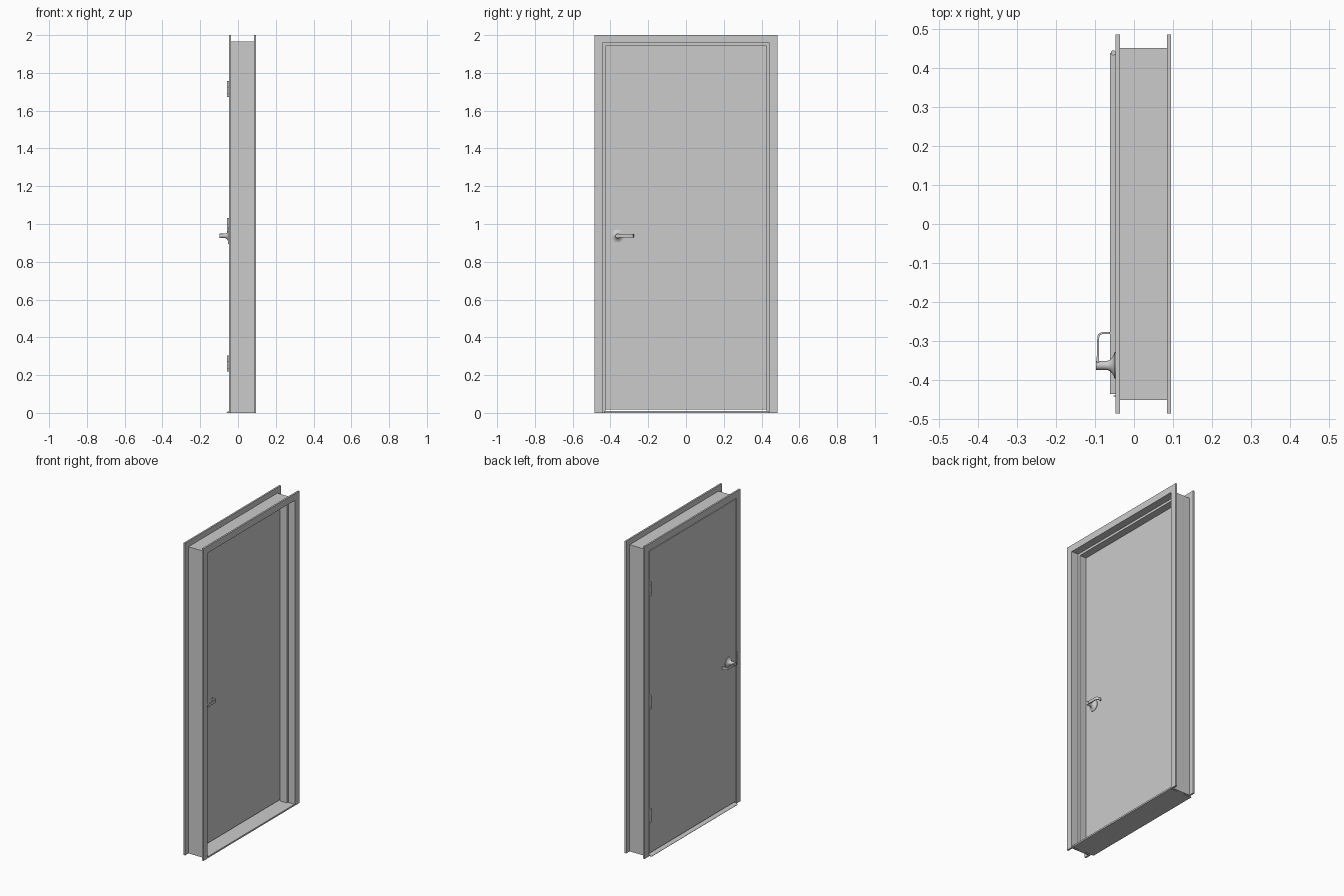
import bpy, bmesh, math
from mathutils import Vector

if "Cube" in bpy.data.objects:
    bpy.data.objects.remove(bpy.data.objects["Cube"])


def material(name, v):
    m = bpy.data.materials.new(name)
    m.diffuse_color = (v, v, v, 1)
    m.use_nodes = True
    m.node_tree.nodes["Principled BSDF"].inputs["Base Color"].default_value = m.diffuse_color
    return m


GREY = material("grey", 0.6)


def finish(name, bm, smooth=False):
    bmesh.ops.recalc_face_normals(bm, faces=bm.faces)
    me = bpy.data.meshes.new(name)
    bm.to_mesh(me)
    bm.free()
    me.materials.append(GREY)
    ob = bpy.data.objects.new(name, me)
    bpy.context.collection.objects.link(ob)
    if smooth:
        bpy.ops.object.select_all(action='DESELECT')
        ob.select_set(True)
        bpy.context.view_layer.objects.active = ob
        bpy.ops.object.shade_smooth_by_angle(angle=math.radians(35))
    return ob


def skin(name, rings, closed=True, smooth=False):
    """Bridge equal-length rings of points and cap the ends."""
    bm = bmesh.new()
    vs = [[bm.verts.new(p) for p in r] for r in rings]
    n = len(rings[0])
    for a, b in zip(vs, vs[1:]):
        for i in range(n):
            j = (i + 1) % n
            bm.faces.new((a[i], a[j], b[j], b[i]))
    bm.faces.new(vs[0])
    bm.faces.new(vs[-1])
    return finish(name, bm, smooth)


def box(name, lo, hi):
    ring = lambda z: [(lo[0], lo[1], z), (hi[0], lo[1], z), (hi[0], hi[1], z), (lo[0], hi[1], z)]
    return skin(name, [ring(lo[2]), ring(hi[2])])


# Frame: rebated profile (depth x, outward offset) swept up, across and down
OY, OZ = 0.442, 1.957
prof = [(-0.047, 0.043), (-0.047, 0), (0, 0), (0, -0.015), (0.047, -0.015), (0.047, 0),
        (0.095, 0), (0.095, 0.043), (0.084, 0.043), (0.084, 0.008), (-0.036, 0.008), (-0.036, 0.043)]
skin("door_frame", [
    [(x, -OY - o, 0) for x, o in prof],
    [(x, -OY - o, OZ + o) for x, o in prof],
    [(x, OY + o, OZ + o) for x, o in prof],
    [(x, OY + o, 0) for x, o in prof]])

# Door leaf
box("door_leaf", (-0.047, -0.438, 0.018), (-0.002, 0.438, 1.953))

# Threshold with sloped nose
sill = [(-0.062, 0), (-0.062, 0.002), (-0.047, 0.01), (0.094, 0.01), (0.094, 0)]
skin("threshold", [[(x, y, z) for x, z in sill] for y in (-0.435, 0.438)])


# Hinges: knuckled barrels with a thin leaf in the gap
def barrel(name, x, y, z0, z1, r):
    ring = lambda z: [(x + r * math.cos(t * math.pi / 8), y + r * math.sin(t * math.pi / 8), z)
                      for t in range(16)]
    skin(name, [ring(z0), ring(z1)], smooth=True)


for k, zc in enumerate((0.262, 0.988, 1.715)):
    z0, h = zc - 0.043, 0.086 / 5
    for i in range(5):
        barrel(f"hinge_{k}_knuckle_{i}", -0.053, 0.438, z0 + i * h + 0.0006, z0 + (i + 1) * h - 0.0006, 0.0065)
    barrel(f"hinge_{k}_pin", -0.053, 0.438, z0, z0 + 0.086, 0.005)
    box(f"hinge_{k}_leaf", (-0.053, 0.4385, z0), (-0.012, 0.4415, z0 + 0.086))

# Strike plate with lip at the latch side
box("strike_plate", (-0.053, -0.4415, 0.893), (-0.012, -0.4385, 0.981))

# Lever handles on both faces
HY, HZ = -0.362, 0.937
for side, face, s in (("outer", -0.047, -1), ("inner", -0.002, 1)):
    # flared rose and neck
    lathe = [(0.034, 0), (0.034, 0.003), (0.027, 0.005), (0.020, 0.009), (0.015, 0.014),
             (0.012, 0.02), (0.0115, 0.03), (0.0115, 0.05)]
    skin(f"{side}_rose", [[(face + s * d, HY + r * math.cos(t * math.pi / 12), HZ + r * math.sin(t * math.pi / 12))
                           for t in range(24)] for r, d in lathe], smooth=True)
    # lever centre line: along the door, then curving back to it
    path = [Vector((0.046, HY)), Vector((0.0455, -0.335))]
    for i in range(7):
        a = i * math.pi / 12
        path.append(Vector((0.033 + 0.0115 * math.cos(a), -0.291 + 0.0115 * math.sin(a))))
    path.append(Vector((0.015, -0.279)))
    rings = []
    for i, p in enumerate(path):
        t = (path[min(i + 1, len(path) - 1)] - path[max(i - 1, 0)]).normalized()
        n = Vector((t.y, -t.x)) * (0.004 if i == 0 else 0.0025)
        rings.append([(face + s * q.x, q.y, HZ + z) for q, z in
                      ((p + n, -0.009), (p + n, 0.009), (p - n, 0.009), (p - n, -0.009))])
    skin(f"{side}_lever", rings, smooth=True)
